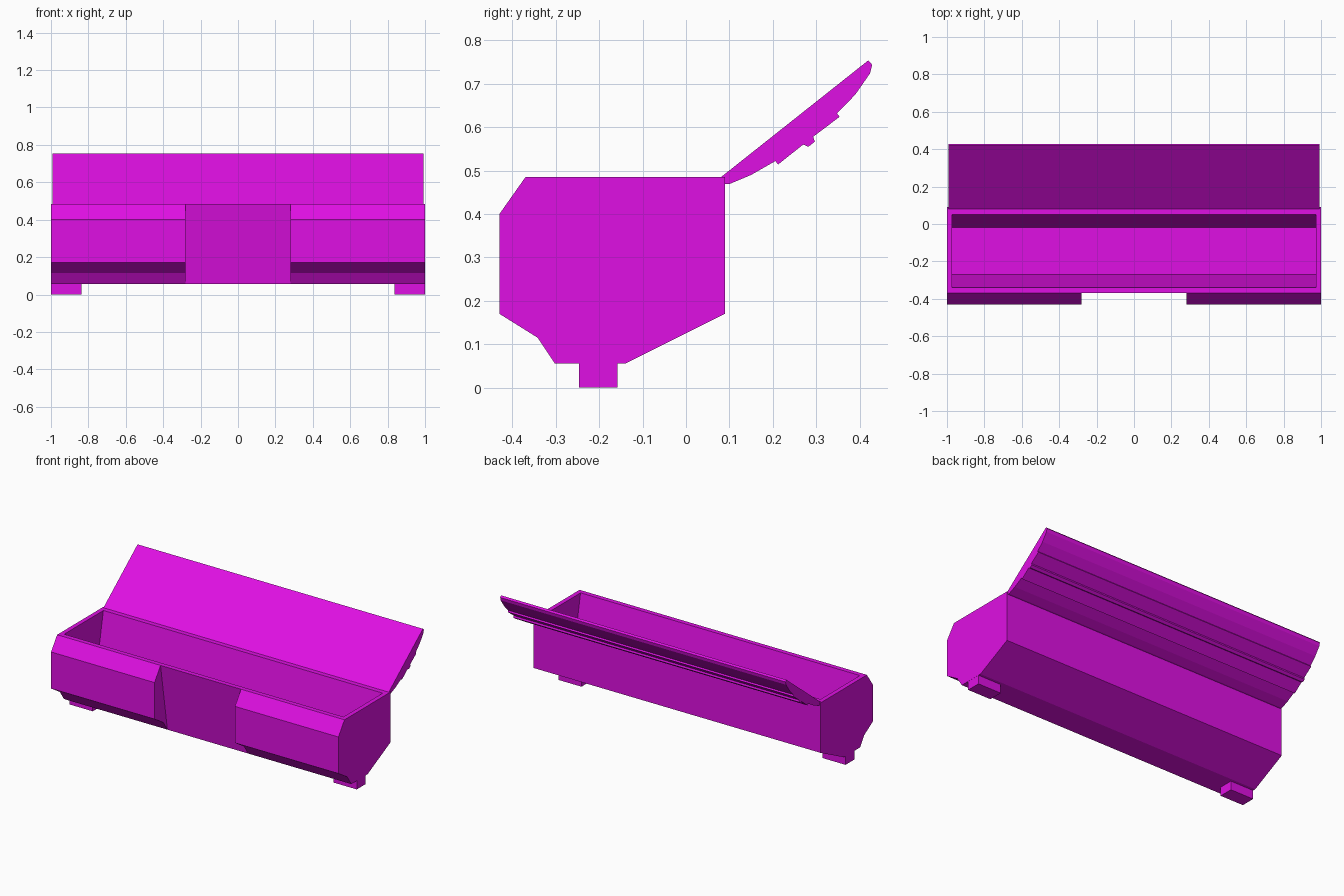
import bpy
import bmesh

default = bpy.data.objects.get("Cube")
if default:
    bpy.data.objects.remove(default, do_unlink=True)

magenta = bpy.data.materials.new("magenta_paint")
magenta.use_nodes = True
color = (0.74, 0.005, 0.77, 1)
magenta.diffuse_color = color
bsdf = next(n for n in magenta.node_tree.nodes if n.type == "BSDF_PRINCIPLED")
bsdf.inputs["Base Color"].default_value = color


def extrude_profile(name, profile, x0, x1):
    """Prism along x from a (y, z) outline."""
    bm = bmesh.new()
    face = bm.faces.new([bm.verts.new((x0, y, z)) for y, z in profile])
    result = bmesh.ops.extrude_face_region(bm, geom=[face])
    moved = [v for v in result["geom"] if isinstance(v, bmesh.types.BMVert)]
    bmesh.ops.translate(bm, verts=moved, vec=(x1 - x0, 0, 0))
    bmesh.ops.recalc_face_normals(bm, faces=bm.faces)
    mesh = bpy.data.meshes.new(name)
    bm.to_mesh(mesh)
    bm.free()
    mesh.materials.append(magenta)
    obj = bpy.data.objects.new(name, mesh)
    bpy.context.collection.objects.link(obj)
    return obj


def carve(target, cutter):
    """Subtract the cutter, then discard it."""
    cutter.hide_render = True
    mod = target.modifiers.new("carve", "BOOLEAN")
    mod.operation = "DIFFERENCE"
    mod.solver = "EXACT"
    mod.object = cutter
    bpy.context.view_layer.objects.active = target
    bpy.ops.object.modifier_apply(modifier=mod.name)
    bpy.data.objects.remove(cutter, do_unlink=True)


# Faceted bin body
body = extrude_profile("bin_body", [
    (-0.43, 0.17), (-0.43, 0.40), (-0.37, 0.485), (0.09, 0.485),
    (0.09, 0.17), (-0.14, 0.055), (-0.302, 0.055), (-0.342, 0.115)], -1, 1)

# Recess in the middle of the front, with a slightly leaning wall
carve(body, extrude_profile("front_recess_cutter", [
    (-0.6, 0.585), (-0.386, 0.585), (-0.286, -0.045), (-0.6, -0.045)],
    -0.28, 0.28))

# Open trough with sloping long walls
carve(body, extrude_profile("trough_cutter", [
    (-0.36, 0.587), (0.07, 0.587), (-0.02, 0.125), (-0.27, 0.125)],
    -0.972, 0.972))

# Open lid with a flat inside and ribbed outside
extrude_profile("lid", [
    (0.078, 0.483), (0.42, 0.754), (0.429, 0.744), (0.424, 0.724),
    (0.39, 0.675), (0.348, 0.632), (0.354, 0.624), (0.293, 0.578),
    (0.297, 0.567), (0.282, 0.555), (0.27, 0.56), (0.212, 0.514),
    (0.206, 0.522), (0.15, 0.49), (0.1, 0.469), (0.087, 0.469)],
    -0.993, 0.993)

# Feet under both ends
for side, name in ((1, "left_foot"), (-1, "right_foot")):
    extrude_profile(name, [
        (-0.247, 0), (-0.158, 0), (-0.158, 0.057), (-0.247, 0.057)],
        side * 0.838, side * 0.9995)
